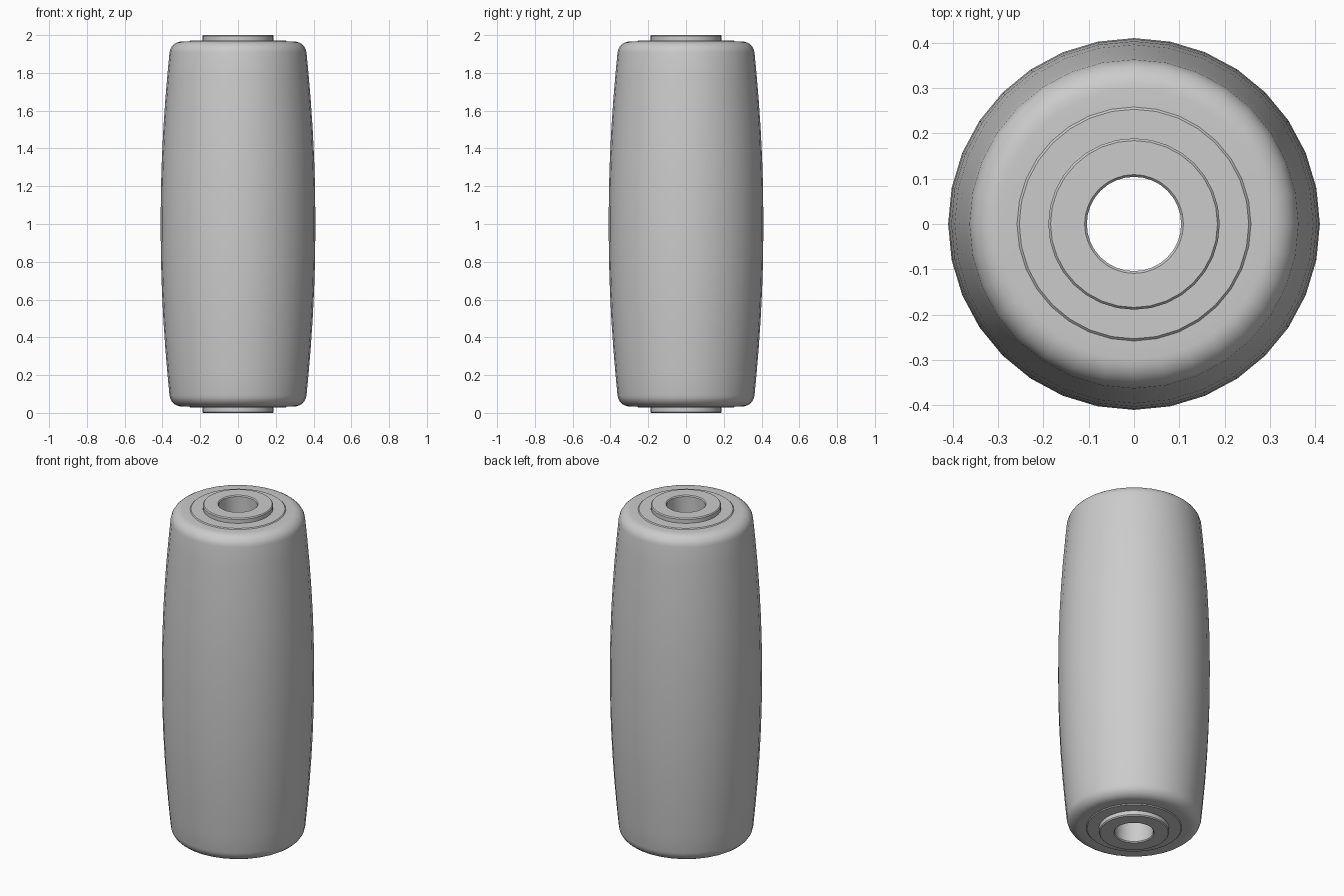
import bpy, bmesh, math

# Remove the default cube
cube = bpy.data.objects.get("Cube")
if cube:
    bpy.data.objects.remove(cube, do_unlink=True)

grey = bpy.data.materials.new("plain grey")
grey.use_nodes = True
COLOR = (0.6, 0.6, 0.6, 1)
grey.diffuse_color = COLOR
grey.node_tree.nodes["Principled BSDF"].inputs["Base Color"].default_value = COLOR


def lathe(name, upper, segments):
    """Spin a closed profile; upper runs from inside to outside above mid-height."""
    profile = upper + [(r, 2 - z) for r, z in reversed(upper) if abs(z - 1) > 1e-5]
    bm = bmesh.new()
    rings = []
    for r, z in profile:
        rings.append([bm.verts.new((r * math.cos(2 * math.pi * i / segments),
                                    r * math.sin(2 * math.pi * i / segments), z))
                      for i in range(segments)])
    for a, b in zip(rings, rings[1:] + rings[:1]):
        for i in range(segments):
            j = (i + 1) % segments
            bm.faces.new((a[i], a[j], b[j], b[i]))
    bmesh.ops.recalc_face_normals(bm, faces=bm.faces)
    mesh = bpy.data.meshes.new(name)
    bm.to_mesh(mesh)
    bm.free()
    mesh.materials.append(grey)
    obj = bpy.data.objects.new(name, mesh)
    bpy.context.collection.objects.link(obj)
    bpy.ops.object.select_all(action='DESELECT')
    obj.select_set(True)
    bpy.context.view_layer.objects.active = obj
    bpy.ops.object.shade_smooth_by_angle(angle=math.radians(35))
    return obj


# Barrel-shaped roller: flat end, rounded shoulder, bulging side
shoulder = [(0.298 + 0.065 * math.sin(a), 1.901 + 0.065 * math.cos(a))
            for a in [math.radians(84 * k / 7) for k in range(8)]]
side = [(0.41 - 0.047 * ((z - 1) / 0.9) ** 2, z)
        for z in (1.8, 1.65, 1.5, 1.35, 1.2, 1.0)]
lathe("roller_body", [(0.25, 1.966)] + shoulder + side, 32)

# Bearing insert, slightly proud of the roller ends
lathe("bearing_insert", [(0.18, 1.971), (0.253, 1.971), (0.258, 1.966)], 32)

# Hollow axle sleeve with small chamfers on both rims
lathe("axle_sleeve", [(0.104, 1.0), (0.104, 1.994), (0.109, 2.0),
                      (0.184, 2.0), (0.189, 1.994)], 32)
